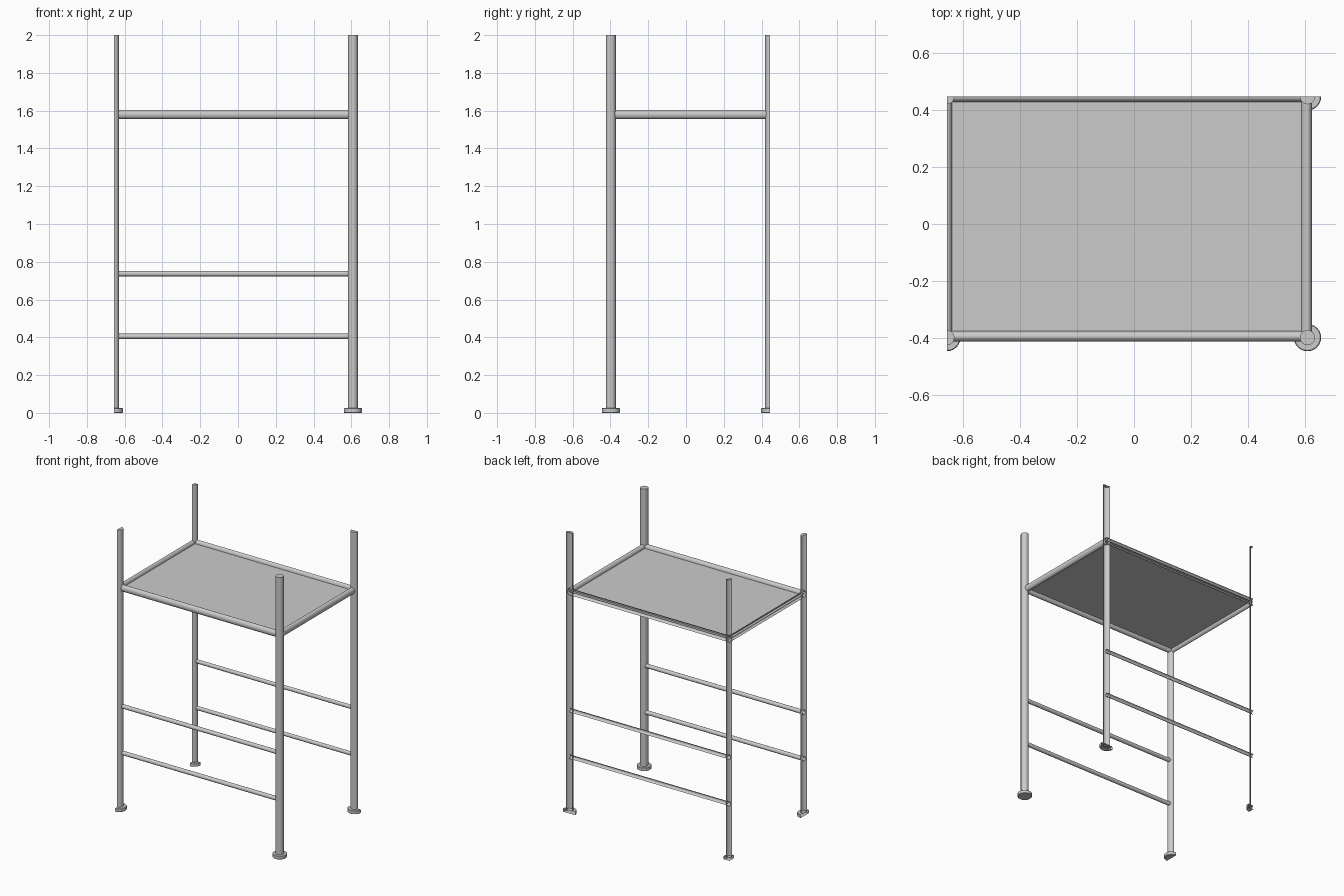
import bpy, bmesh, math
from mathutils import Matrix, Vector

if "Cube" in bpy.data.objects:
    bpy.data.objects.remove(bpy.data.objects["Cube"])

X0, X1 = -0.656, 0.608      # post lines in x (left one lies on the open cut)
Y0, Y1 = -0.398, 0.446      # post lines in y (back one lies on the open cut)
RAIL_Z = 1.58


def finish(name, bm, smooth=True):
    # The frame is an open section: trim everything at the left and back planes
    for co, no in (((X0, 0, 0), (-1, 0, 0)), ((0, Y1, 0), (0, 1, 0))):
        bmesh.ops.bisect_plane(bm, geom=bm.verts[:] + bm.edges[:] + bm.faces[:],
                               dist=1e-5, plane_co=co, plane_no=no, clear_outer=True)
    me = bpy.data.meshes.new(name)
    bm.to_mesh(me)
    bm.free()
    ob = bpy.data.objects.new(name, me)
    bpy.context.collection.objects.link(ob)
    if smooth:
        bpy.context.view_layer.objects.active = ob
        ob.select_set(True)
        bpy.ops.object.shade_smooth_by_angle(angle=math.radians(35))
        ob.select_set(False)
    return ob


def tube(bm, a, b, r, rz=None, caps=True):
    # Cylinder from a to b; rz gives a taller, oval section to level rails
    a, b = Vector(a), Vector(b)
    d = b - a
    rot = d.to_track_quat('Z', 'Y').to_matrix().to_4x4()
    squash = Matrix.Diagonal((1, 1, (rz or r) / r if abs(d.z) < 1e-6 else 1, 1))
    m = Matrix.Translation((a + b) / 2) @ squash @ rot
    bmesh.ops.create_cone(bm, cap_ends=caps, segments=24, radius1=r, radius2=r,
                          depth=d.length, matrix=m)


# Posts and foot discs
for side, x in (("left", X0), ("right", X1)):
    for end, y in (("front", Y0), ("back", Y1)):
        bm = bmesh.new()
        tube(bm, (x, y, 0.02), (x, y, 2.0), 0.0265)
        finish(f"{end}_{side}_post", bm)
        bm = bmesh.new()
        tube(bm, (x, y, 0), (x, y, 0.025), 0.048)
        rims = [e for e in bm.edges if abs(e.verts[0].co.z - e.verts[1].co.z) < 1e-6]
        bmesh.ops.bevel(bm, geom=rims, offset=0.003, segments=1, affect='EDGES')
        finish(f"{end}_{side}_foot", bm)

# Shelf rails and lower crossbars along x
for end, y in (("front", Y0 + 0.004), ("back", Y1)):
    bm = bmesh.new()
    tube(bm, (X0 - 0.05, y, RAIL_Z), (X1, y, RAIL_Z), 0.0185, 0.0235, False)
    finish(f"{end}_shelf_rail", bm)
    for label, z in (("lower", 0.405), ("upper", 0.737)):
        bm = bmesh.new()
        tube(bm, (X0 - 0.05, y, z), (X1, y, z), 0.0145, caps=False)
        finish(f"{end}_{label}_crossbar", bm)

# Shelf rails along y
for side, x in (("left", X0), ("right", X1 - 0.003)):
    bm = bmesh.new()
    tube(bm, (x, Y0, RAIL_Z), (x, Y1 + 0.05, RAIL_Z), 0.0185, 0.0235, False)
    finish(f"{side}_shelf_rail", bm)

# Shelf panel
bm = bmesh.new()
bm.faces.new([bm.verts.new((x, y, RAIL_Z)) for x, y in
              ((X0, Y0), (X1, Y0), (X1, Y1), (X0, Y1))])
finish("shelf_panel", bm, smooth=False)
